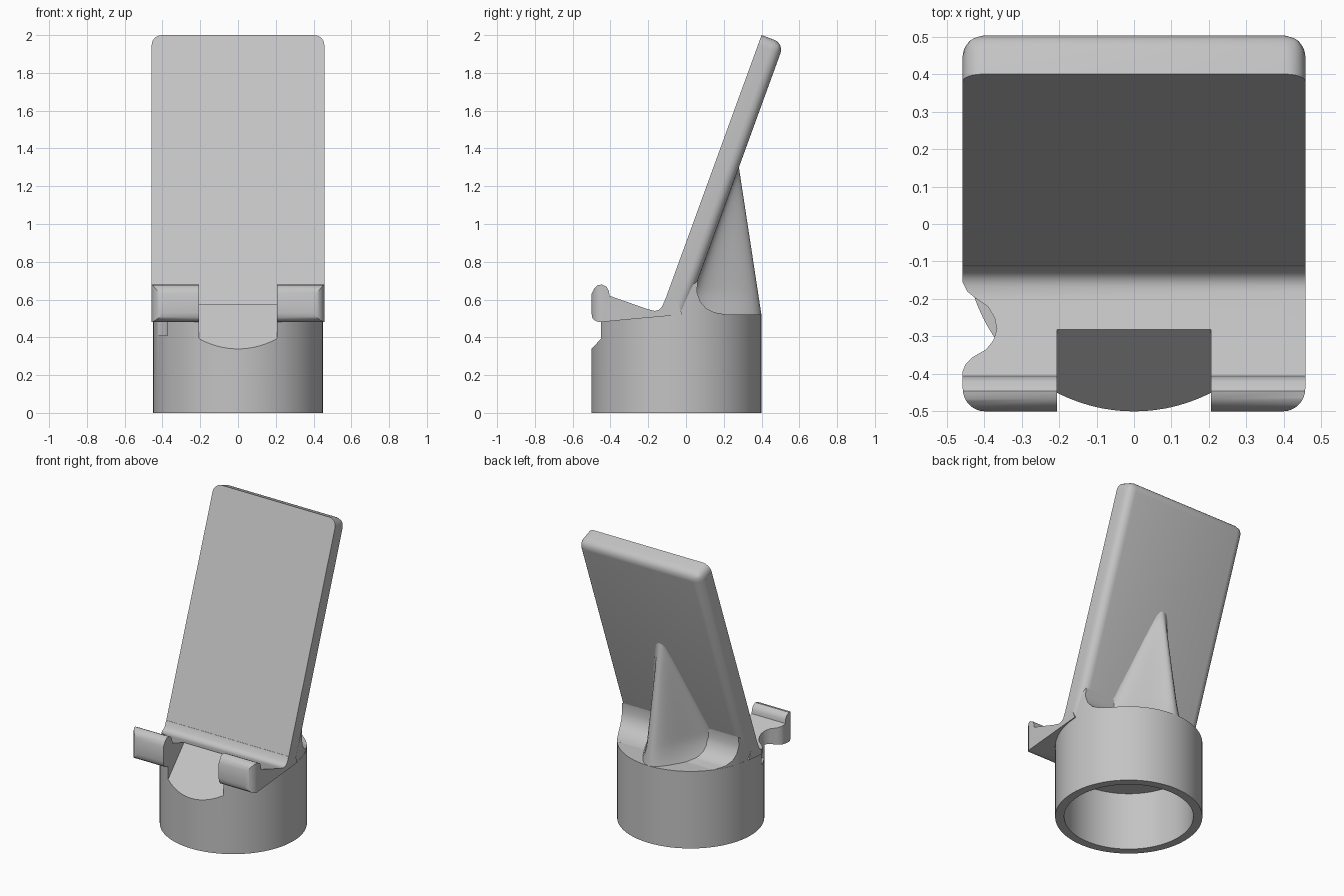
import bpy, bmesh, math

if "Cube" in bpy.data.objects:
    bpy.data.objects.remove(bpy.data.objects["Cube"], do_unlink=True)

grey = bpy.data.materials.new("light_grey")
grey.use_nodes = True
color = (0.55, 0.55, 0.55, 1)
grey.diffuse_color = color
grey.node_tree.nodes["Principled BSDF"].inputs["Base Color"].default_value = color

HALF = 0.457          # half width of the slab and tray
R, CY = 0.45, -0.05   # base radius and centre
TOP = 0.52            # top of the base
LEAN = 0.364          # slab lean, y per z


def finish(name, bm):
    bmesh.ops.recalc_face_normals(bm, faces=bm.faces[:])
    mesh = bpy.data.meshes.new(name)
    bm.to_mesh(mesh)
    bm.free()
    mesh.materials.append(grey)
    obj = bpy.data.objects.new(name, mesh)
    bpy.context.collection.objects.link(obj)
    return obj


def prism_bm(points, axis, lo, hi):
    """Extrude a yz profile along x, or an xy outline along z."""
    bm = bmesh.new()
    place = (lambda p, d: (d, *p)) if axis == "x" else (lambda p, d: (*p, d))
    ends = [[bm.verts.new(place(p, d)) for p in points] for d in (lo, hi)]
    for ring in ends:
        bm.faces.new(ring)
    for i in range(len(points)):
        j = (i + 1) % len(points)
        bm.faces.new((ends[0][i], ends[0][j], ends[1][j], ends[1][i]))
    return bm


def prism(name, *args):
    return finish(name, prism_bm(*args))


def circle(r, n=96):
    return [(r * math.cos(math.tau * i / n), CY + r * math.sin(math.tau * i / n))
            for i in range(n)]


def activate(obj):
    bpy.ops.object.select_all(action="DESELECT")
    obj.select_set(True)
    bpy.context.view_layer.objects.active = obj


def cut(obj, cutter, operation="DIFFERENCE"):
    activate(obj)
    mod = obj.modifiers.new("cut", "BOOLEAN")
    mod.operation, mod.solver, mod.object = operation, "EXACT", cutter
    bpy.ops.object.modifier_apply(modifier=mod.name)


def slab_back(z):
    return 0.28 + (z - 1.3) * LEAN


# Hollow round base
base = prism("base_socket", circle(R), "z", 0, TOP)
bore = prism("bore_cutter", circle(0.395), "z", -0.1, 0.39)
cut(base, bore)

# Tray with a raised front lip and a curved inner corner
tray = prism("tray", [
    (-0.46, 0.48), (-0.485, 0.49), (-0.497, 0.505), (-0.5, 0.53), (-0.5, 0.63),
    (-0.485, 0.66), (-0.467, 0.676), (-0.445, 0.68), (-0.42, 0.667), (-0.408, 0.645),
    (-0.405, 0.62), (-0.2, 0.548), (-0.165, 0.54), (-0.145, 0.545), (-0.128, 0.56),
    (-0.113, 0.595), (-0.05, 0.6), (-0.02, 0.52), (-0.3, 0.495)], "x", -HALF, HALF)

# Rounded front corners of the tray
corner = 0.06
outline = [(HALF, 0.2), (-HALF, 0.2)]
for side in (-1, 1):
    arc = [(side * (HALF - corner + corner * math.cos(a)), -0.5 + corner - corner * math.sin(a))
           for a in (math.pi / 2 * i / 8 for i in range(9))]
    outline += arc if side < 0 else arc[::-1]
envelope = prism("corner_cutter", outline, "z", 0.3, 0.9)
cut(tray, envelope, "INTERSECT")

# Sloped front opening through the lip and base
opening = prism("opening_cutter", [(-0.6, 0.23), (-0.28, 0.578), (-0.28, 0.9), (-0.6, 0.9)],
                "x", -0.206, 0.206)
cut(tray, opening)
cut(base, opening)

# Scalloped cable notch on one side
notch = prism("notch_cutter", [
    (-0.6, -0.1), (-0.46, -0.15), (-0.445, -0.18), (-0.42, -0.2), (-0.39, -0.22),
    (-0.372, -0.25), (-0.366, -0.28), (-0.375, -0.31), (-0.395, -0.335), (-0.43, -0.355),
    (-0.45, -0.375), (-0.46, -0.4), (-0.6, -0.45)], "z", 0.41, 0.9)
cut(tray, notch)
cut(base, notch)

# Leaning back slab, rounded along its back edges and top corners
bm = prism_bm([(-0.139, TOP), (0.4, 2), (0.519, 1.956), (slab_back(TOP), TOP)], "x", -HALF, HALF)
bm.edges.ensure_lookup_table()
soft = []
for e in bm.edges:
    a, b = (v.co for v in e.verts)
    along_x = abs(a.x - b.x) > 0.1
    mid = (a + b) / 2
    if along_x:
        chosen = mid.y > 0.45
    else:
        chosen = mid.z > 1.9 or (abs(a.z - b.z) > 1 and max(a.y, b.y) > 0.45)
    if chosen:
        soft.append(e)
bmesh.ops.bevel(bm, geom=soft, offset=0.055, segments=6, profile=0.5, affect="EDGES")
slab = finish("back_slab", bm)

# Concave blend between the slab and the base top
blend = prism("slab_blend", [
    (-0.05, 0.5), (-0.05, 0.6), (slab_back(0.7), 0.7), (0.058, 0.64), (0.075, 0.59),
    (0.105, 0.555), (0.15, 0.532), (0.22, TOP), (0.22, 0.5)], "x", -0.5, 0.5)
keep = prism("blend_cutter", circle(R - 0.001), "z", 0.4, 0.9)
cut(blend, keep, "INTERSECT")

# Rear brace: bell-shaped sections that narrow upward and flare at the foot
bm = bmesh.new()
rows, cols = 24, 32
grid = []
for i in range(rows + 1):
    t = (i / rows) ** 1.3
    z = 0.515 + t * (1.3 - 0.515)
    foot = max(0, 0.66 - z) / 0.14
    width = 0.05 + 0.25 * (1 - t) + 0.07 * foot ** 2
    peak, root = 0.4 - 0.12 * t, slab_back(z) - 0.004
    row = []
    for j in range(cols + 1):
        u = 2 * j / cols - 1
        x = u * width
        y = root + (peak - root) * (0.5 + 0.5 * math.cos(math.pi * u)) ** 1.2
        y = min(y, CY + math.sqrt(R * R - x * x))
        row.append(bm.verts.new((x, y, z)))
    grid.append(row)
for lower, upper in zip(grid, grid[1:]):
    for j in range(cols):
        bm.faces.new((lower[j + 1], lower[j], upper[j], upper[j + 1]))
# Close the brace inside the slab and base
bm.faces.new(grid[0])
bm.faces.new(grid[-1])
bm.faces.new([r[0] for r in grid] + [r[-1] for r in reversed(grid)])
brace = finish("rear_brace", bm)

for cutter in (bore, envelope, opening, notch, keep):
    bpy.data.objects.remove(cutter, do_unlink=True)

for part in (base, tray, slab, blend, brace):
    activate(part)
    bpy.ops.object.shade_smooth_by_angle(angle=math.radians(35))
